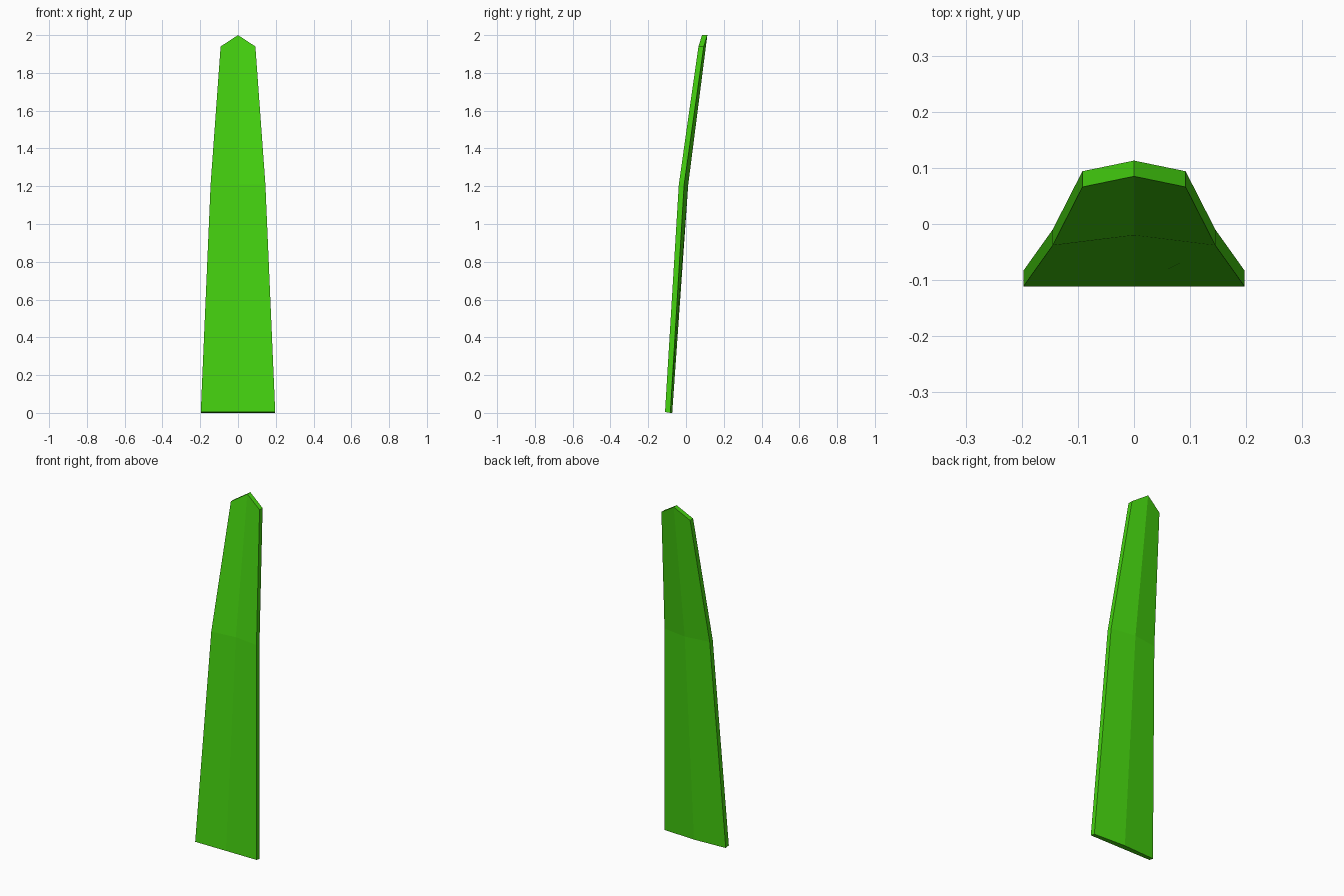
import bpy, bmesh

if "Cube" in bpy.data.objects:
    bpy.data.objects.remove(bpy.data.objects["Cube"])

# Rows: half width, edge z, centre z, front edge y, front centre y, back edge y, back centre y
ROWS = [
    (0.197, 0.00, 0.00, -0.111, -0.111, -0.083, -0.073),
    (0.145, 1.21, 1.21, -0.038, -0.020, -0.010, 0.012),
    (0.092, 1.94, 2.00, 0.066, 0.085, 0.094, 0.113),
]

# Blade: bent cross-section rings lofted from base to pointed tip
bm = bmesh.new()
rings = []
for w, ze, zc, fe, fc, be, bc in ROWS:
    loop = [(-w, fe, ze), (0, fc, zc), (w, fe, ze),
            (w, be, ze), (0, bc, zc), (-w, be, ze)]
    rings.append([bm.verts.new(p) for p in loop])
for a, b in zip(rings, rings[1:]):
    for i in range(6):
        j = (i + 1) % 6
        bm.faces.new((a[i], a[j], b[j], b[i]))

# End caps, split down the centre line
for r in (rings[0], rings[-1]):
    bm.faces.new((r[0], r[1], r[4], r[5]))
    bm.faces.new((r[1], r[2], r[3], r[4]))
for v in rings[0][:3]:
    v.co.z = 0.005  # slightly bevelled base
bmesh.ops.recalc_face_normals(bm, faces=bm.faces[:])

mesh = bpy.data.meshes.new("grass_blade")
bm.to_mesh(mesh)
bm.free()
blade = bpy.data.objects.new("grass_blade", mesh)
bpy.context.collection.objects.link(blade)

# Green colour
green = bpy.data.materials.new("green")
green.diffuse_color = (0.06, 0.65, 0.005, 1)
green.use_nodes = True
green.node_tree.nodes["Principled BSDF"].inputs["Base Color"].default_value = green.diffuse_color
mesh.materials.append(green)
